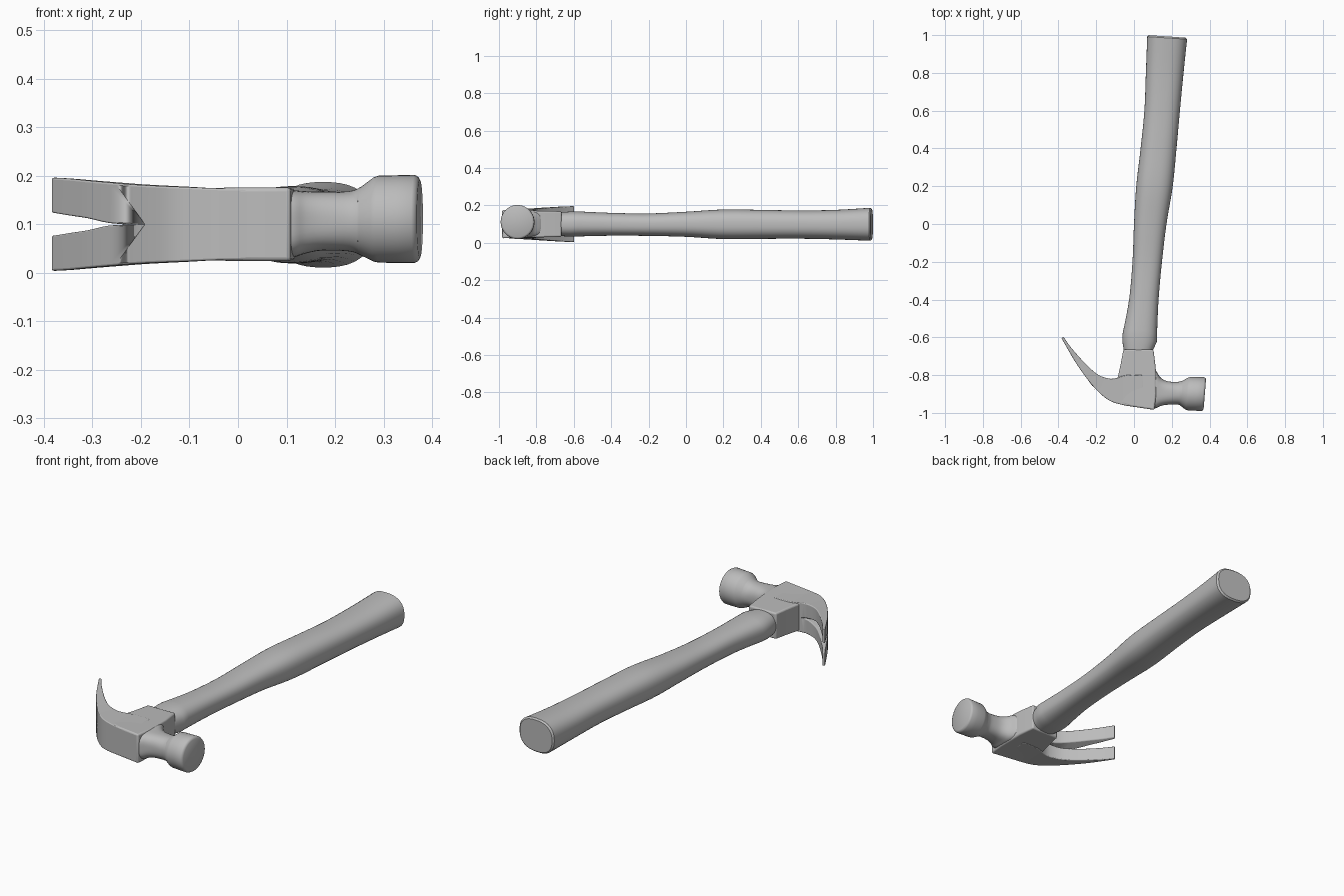
import bpy
import bmesh
from math import cos, sin, pi, radians

cube = bpy.data.objects.get("Cube")
if cube:
    bpy.data.objects.remove(cube)

grey = bpy.data.materials.new("plain grey")
grey.use_nodes = True
GREY = (0.5, 0.5, 0.5, 1)
grey.diffuse_color = GREY
grey.node_tree.nodes["Principled BSDF"].inputs["Base Color"].default_value = GREY


def smooth_rows(rows, steps):
    """Catmull-Rom interpolation through rows of section values."""
    out = []
    for i in range(len(rows) - 1):
        a, b, c, d = rows[max(i - 1, 0)], rows[i], rows[i + 1], rows[min(i + 2, len(rows) - 1)]
        for s in range(steps):
            t = s / steps
            out.append([q + t / 2 * (r - p + t * (2 * p - 5 * q + 4 * r - w + t * (3 * (q - r) + w - p)))
                        for p, q, r, w in zip(a, b, c, d)])
    return out + [list(rows[-1])]


def superellipse(ru, rv, power, sides=40):
    """Rounded-rectangle section; power 2 is an ellipse."""
    pts = []
    for i in range(sides):
        c, s = cos(2 * pi * i / sides), sin(2 * pi * i / sides)
        k = (abs(c) ** power + abs(s) ** power) ** (-1 / power)
        pts.append((ru * k * c, rv * k * s))
    return pts


def loft(name, rings, keep=lambda ring, side: True, bevel=0, mirror_z=None, angle=35):
    """Skin a list of closed rings into a capped solid."""
    bm = bmesh.new()
    loops = [[bm.verts.new(p) for p in ring] for ring in rings]
    n = len(loops[0])
    for r in range(len(loops) - 1):
        for i in range(n):
            if keep(r, i):
                j = (i + 1) % n
                bm.faces.new((loops[r][i], loops[r][j], loops[r + 1][j], loops[r + 1][i]))
    bm.faces.new(loops[0][::-1])
    bm.faces.new(loops[-1])
    if mirror_z is not None:
        copy = bmesh.ops.duplicate(bm, geom=bm.verts[:] + bm.edges[:] + bm.faces[:])["geom"]
        for v in copy:
            if isinstance(v, bmesh.types.BMVert):
                v.co.z = 2 * mirror_z - v.co.z
        bmesh.ops.remove_doubles(bm, verts=bm.verts[:], dist=0.0005)
    bmesh.ops.recalc_face_normals(bm, faces=bm.faces[:])
    mesh = bpy.data.meshes.new(name)
    bm.to_mesh(mesh)
    bm.free()
    mesh.materials.append(grey)
    obj = bpy.data.objects.new(name, mesh)
    bpy.context.collection.objects.link(obj)
    if bevel:
        mod = obj.modifiers.new("soft edges", "BEVEL")
        mod.width, mod.segments = bevel, 3
        mod.limit_method, mod.angle_limit = "ANGLE", radians(40)
    bpy.ops.object.select_all(action="DESELECT")
    obj.select_set(True)
    bpy.context.view_layer.objects.active = obj
    bpy.ops.object.shade_smooth_by_angle(angle=radians(angle))
    return obj


# Handle: y, left edge x, right edge x, bottom z, top z
handle = smooth_rows([
    (-0.58, -0.06, 0.122, 0.034, 0.168), (-0.4, -0.026, 0.13, 0.038, 0.16),
    (-0.2, -0.008, 0.148, 0.037, 0.157), (0, 0, 0.172, 0.032, 0.166),
    (0.2, 0.012, 0.205, 0.02, 0.178), (0.4, 0.035, 0.225, 0.021, 0.176),
    (0.6, 0.055, 0.243, 0.022, 0.173), (0.8, 0.063, 0.262, 0.018, 0.176),
    (0.985, 0.07, 0.281, 0.011, 0.187)], 6)
shoulder = [(-0.7, -0.05, 0.095, 0.038, 0.16), (-0.67, -0.054, 0.1, 0.036, 0.163),
            (-0.62, -0.062, 0.122, 0.033, 0.167)]
butt = [(0.993, 0.078, 0.273, 0.018, 0.18)]
rings = []
for y, x0, x1, z0, z1 in shoulder + handle + butt:
    tilt = -0.07 * max(0, y) ** 4
    rings.append([((x0 + x1) / 2 + u, y + tilt * u, (z0 + z1) / 2 + v)
                  for u, v in superellipse((x1 - x0) / 2, (z1 - z0) / 2, 2.5)])
loft("handle", rings)

# Cheek block: outline in plan, thinning towards the handle
outline = [(-0.056, -0.665), (-0.07, -0.74), (-0.088, -0.82), (-0.11, -0.935), (-0.02, -0.965),
           (0.108, -0.984), (0.118, -0.9), (0.115, -0.76), (0.103, -0.665)]
MID = 0.1
loft("head_cheeks", [[(x, y, MID + side * (0.068 - 0.025 * (y + 0.665))) for x, y in outline]
                     for side in (-1, 1)], bevel=0.008)

# Claw: outer x, y, inner x, y, half width, slot half width outside and inside
claw = smooth_rows([
    (0.05, -0.974, 0.05, -0.8, 0.073, 0, 0), (-0.04, -0.962, -0.04, -0.8, 0.074, 0, 0),
    (-0.115, -0.942, -0.095, -0.816, 0.077, 0, 0), (-0.165, -0.91, -0.135, -0.818, 0.079, 0, 0.004),
    (-0.22, -0.855, -0.19, -0.798, 0.082, 0, 0.014), (-0.265, -0.797, -0.242, -0.755, 0.086, 0.001, 0.02),
    (-0.31, -0.732, -0.292, -0.702, 0.09, 0.011, 0.024), (-0.35, -0.664, -0.338, -0.648, 0.094, 0.017, 0.026),
    (-0.385, -0.603, -0.373, -0.598, 0.096, 0.023, 0.027)], 3)
claw = [row[:5] + [max(0, g) for g in row[5:]] for row in claw]
prong = [[(xo, yo, MID + go), (xo, yo, MID + w), (xi, yi, MID + w), (xi, yi, MID + gi)]
         for xo, yo, xi, yi, w, go, gi in claw]
solid = [row[5] + row[6] < 0.001 for row in claw]
loft("claw", prong, keep=lambda r, i: not (i == 3 and solid[r] and solid[r + 1]),
     bevel=0.004, mirror_z=MID)

# Neck and striking face: x, near y, far y, bottom z, top z, squareness
neck = smooth_rows([
    (0.085, -0.98, -0.74, 0.03, 0.172, 4), (0.115, -0.975, -0.775, 0.032, 0.17, 3.6),
    (0.14, -0.964, -0.812, 0.04, 0.168, 3), (0.175, -0.957, -0.832, 0.046, 0.167, 2.6),
    (0.23, -0.956, -0.836, 0.044, 0.168, 2.2), (0.255, -0.965, -0.828, 0.035, 0.178, 2)], 4)
poll = [(0.28, -0.983, -0.813, 0.023, 0.197, 2), (0.29, -0.986, -0.81, 0.021, 0.2, 2),
        (0.33, -0.988, -0.811, 0.02, 0.201, 2), (0.364, -0.991, -0.811, 0.02, 0.202, 2),
        (0.371, -0.987, -0.815, 0.024, 0.198, 2), (0.375, -0.98, -0.822, 0.031, 0.191, 2)]
rings = []
for x, y0, y1, z0, z1, power in neck + poll:
    lean = 0.08 if x > 0.25 else 0
    rings.append([(x + lean * u, (y0 + y1) / 2 + u, (z0 + z1) / 2 + v)
                  for u, v in superellipse((y1 - y0) / 2, (z1 - z0) / 2, power)])
loft("neck_and_striking_face", rings)
